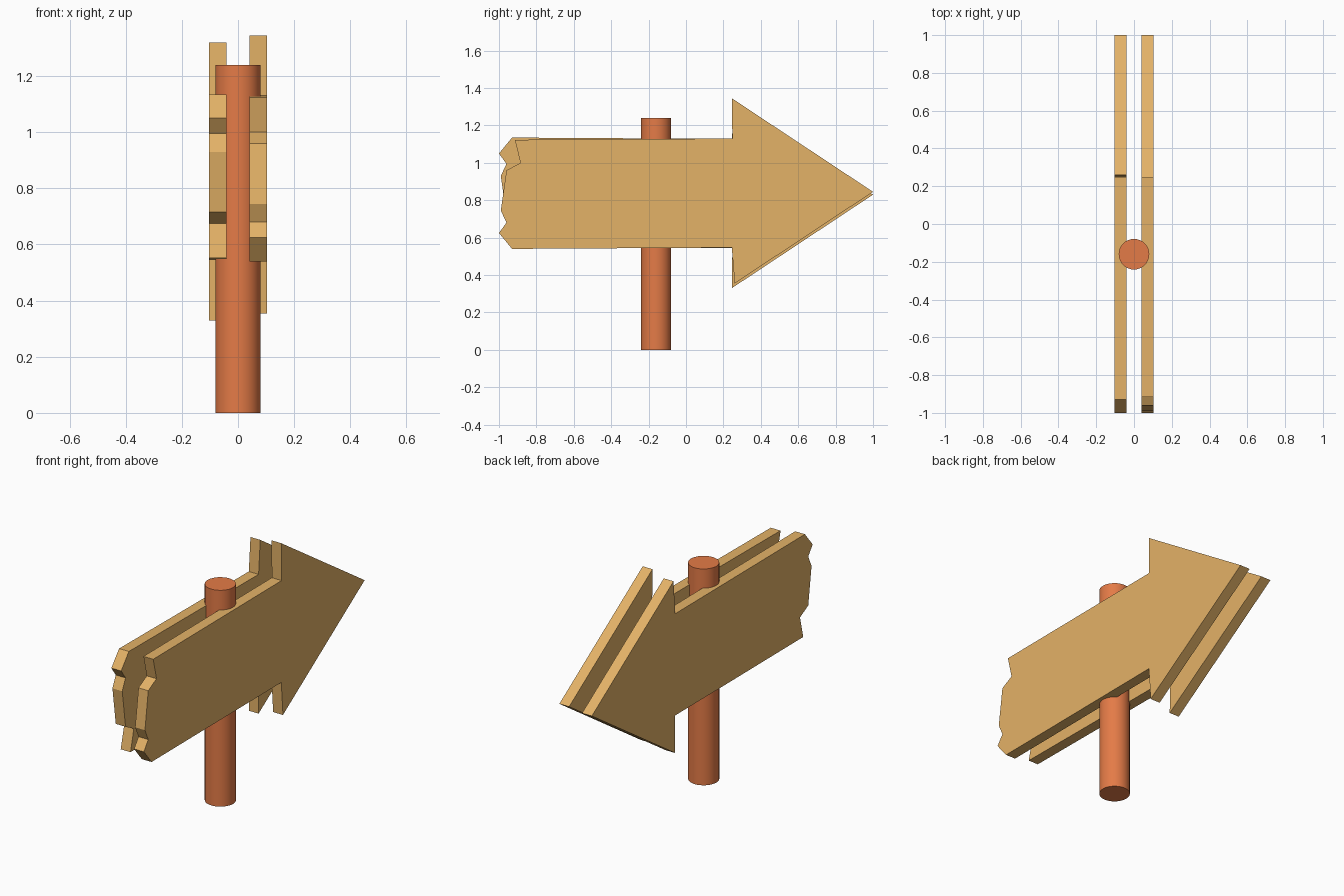
import bpy, bmesh

if "Cube" in bpy.data.objects:
    bpy.data.objects.remove(bpy.data.objects["Cube"])


def material(name, colour):
    m = bpy.data.materials.new(name)
    m.diffuse_color = (*colour, 1)
    m.use_nodes = True
    m.node_tree.nodes["Principled BSDF"].inputs["Base Color"].default_value = m.diffuse_color
    return m


light_wood = material("light_wood", (0.775, 0.445, 0.136))
red_wood = material("red_wood", (0.775, 0.198, 0.063))

# Arrow outline (y, z): head, then the splintered tail
OUTLINE = [(0.245, 1.345), (1.0, 0.845), (0.26, 0.355), (0.245, 0.547),
           (-0.93, 0.54), (-1.0, 0.625), (-0.96, 0.68), (-0.99, 0.745),
           (-0.96, 0.96), (-0.885, 1.0), (-0.915, 1.123), (0.248, 1.13)]
MID_Z = 0.8375


def arrow_board(name, x0, x1, flip):
    bm = bmesh.new()
    verts = [bm.verts.new((x0, y, 2 * MID_Z - z if flip else z)) for y, z in OUTLINE]
    face = bm.faces.new(verts)
    ext = bmesh.ops.extrude_face_region(bm, geom=[face], use_keep_orig=True)
    moved = [g for g in ext["geom"] if isinstance(g, bmesh.types.BMVert)]
    bmesh.ops.translate(bm, verts=moved, vec=(x1 - x0, 0, 0))
    bmesh.ops.recalc_face_normals(bm, faces=bm.faces)
    mesh = bpy.data.meshes.new(name)
    bm.to_mesh(mesh)
    bm.free()
    mesh.materials.append(light_wood)
    bpy.context.collection.objects.link(bpy.data.objects.new(name, mesh))


# Two boards, the left one turned upside down
arrow_board("right_arrow_board", 0.041, 0.103, False)
arrow_board("left_arrow_board", -0.103, -0.041, True)

# Round post
bpy.ops.mesh.primitive_cylinder_add(vertices=32, radius=0.081, depth=1.24,
                                    location=(0, -0.16, 0.62))
post = bpy.context.object
post.name = "post"
post.data.materials.append(red_wood)
bpy.ops.object.shade_smooth_by_angle()
